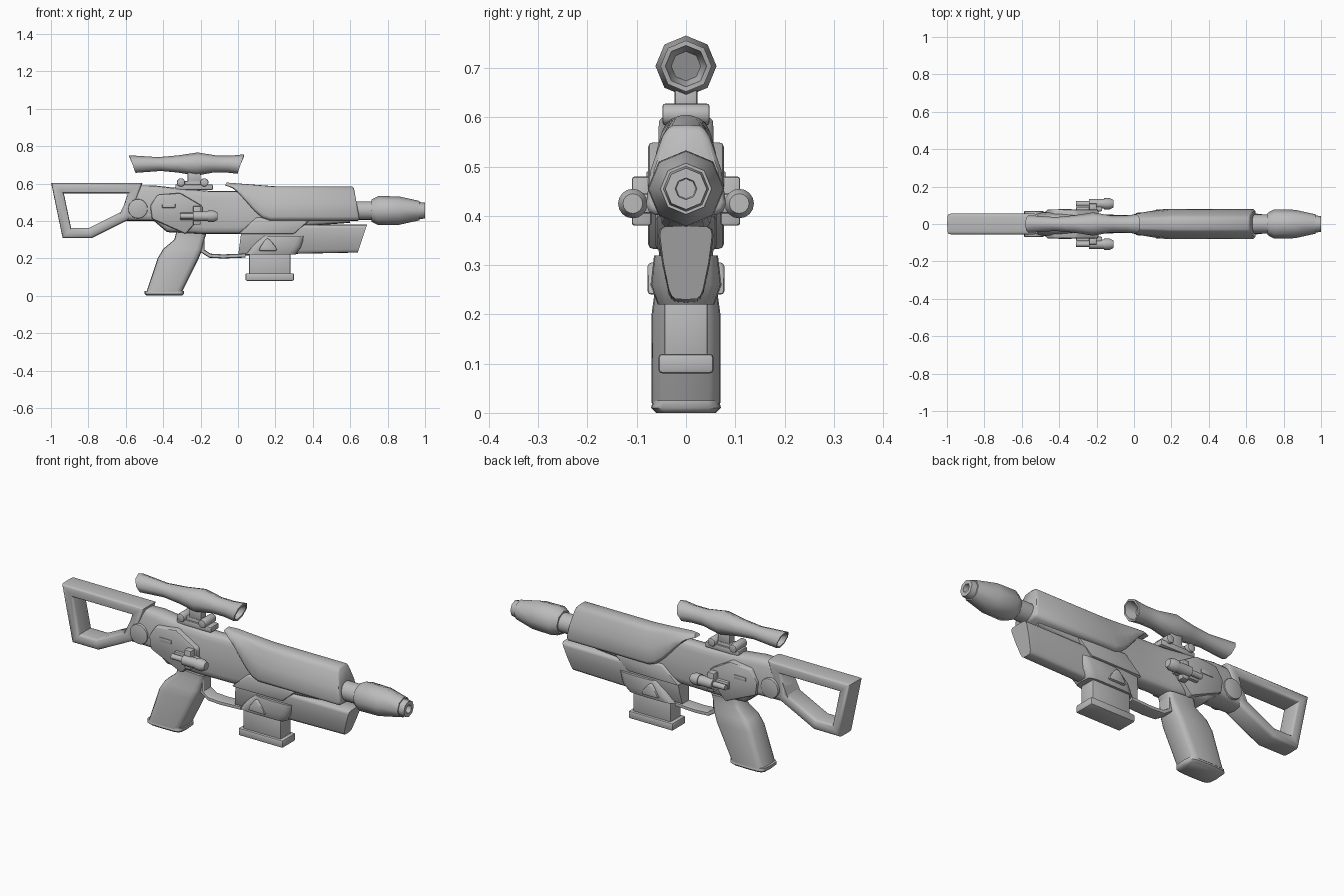
import bpy
import bmesh
from math import sin, cos, pi, radians, copysign
from mathutils import Vector

default_cube = bpy.data.objects.get("Cube")
if default_cube:
    bpy.data.objects.remove(default_cube)

metal = bpy.data.materials.new("plain grey")
metal.use_nodes = True
grey = (.5, .5, .5, 1)
metal.diffuse_color = grey
metal.node_tree.nodes["Principled BSDF"].inputs["Base Color"].default_value = grey


def section(power, steps, low=1, high=1, ease=1):
    """Half of a superellipse whose width blends from its low to its high edge."""
    half = []
    for i in range(steps + 1):
        c, s = cos(pi * i / steps), sin(pi * i / steps)
        t = (1 - copysign(abs(c) ** power, c)) / 2
        width = s ** power if 0 < i < steps else 0
        half.append((t, width * (low + (high - low) * t ** ease)))
    return half


OCTAGON = section(1, 4)
ROUND = section(1, 8)
SOFT_BOX = section(.4, 8)
HULL = section(.3, 8, low=.5, ease=.7)
COVER = section(.3, 8, low=1.1, high=.5, ease=2)
BODY = section(.4, 8, high=.7, ease=2)


def finish(name, bm, angle=50, bevel=0):
    """Turn a bmesh into a smooth shaded object with crisp edges."""
    bmesh.ops.recalc_face_normals(bm, faces=bm.faces[:])
    mesh = bpy.data.meshes.new(name)
    bm.to_mesh(mesh)
    bm.free()
    mesh.materials.append(metal)
    obj = bpy.data.objects.new(name, mesh)
    bpy.context.collection.objects.link(obj)
    bpy.ops.object.select_all(action='DESELECT')
    obj.select_set(True)
    bpy.context.view_layer.objects.active = obj
    if bevel:
        modifier = obj.modifiers.new("soft edges", 'BEVEL')
        modifier.width = bevel
        modifier.segments = 2
        bpy.ops.object.modifier_apply(modifier=modifier.name)
    bpy.ops.object.shade_smooth_by_angle(angle=radians(angle))


def loft(name, half, stations, width=1, closed=False, y=0):
    """Skin sections given as low x, low z, high x, high z and a width scale."""
    bm = bmesh.new()
    around = half + [(t, -w) for t, w in reversed(half) if w]
    rings = []
    for lx, lz, hx, hz, *scale in stations:
        reach = width * (scale[0] if scale else 1)
        rings.append([bm.verts.new((lx + (hx - lx) * t, y + reach * w, lz + (hz - lz) * t))
                      for t, w in around])
    pairs = list(zip(rings, rings[1:]))
    if closed:
        pairs.append((rings[-1], rings[0]))
    else:
        bm.faces.new(rings[0])
        bm.faces.new(rings[-1])
    for a, b in pairs:
        for i in range(len(around)):
            bm.faces.new((a[i - 1], a[i], b[i], b[i - 1]))
    finish(name, bm)


def lathe(name, half, z, profile, y=0, lean=0):
    """Turned part along x from (x, radius) pairs; lean slants the ends."""
    middle = (profile[0][0] + profile[-1][0]) / 2
    loft(name, half, [(x - lean * (x - middle), z - r, x + lean * (x - middle), z + r, r)
                      for x, r in profile], y=y)


def strap(name, path, thickness, width, closed=False):
    """Mitred bar that follows a path in x and z."""
    points = [Vector(p) for p in path]
    stations = []
    for i, p in enumerate(points):
        before = p - points[i - 1]
        after = points[(i + 1) % len(points)] - p
        if not closed and i == 0:
            before = after
        if not closed and p == points[-1]:
            after = before
        a, b = (Vector((-d.y, d.x)).normalized() for d in (before, after))
        offset = (a + b) / (1 + a.dot(b)) * thickness / 2
        stations.append((*(p - offset), *(p + offset)))
    loft(name, SOFT_BOX, stations, width, closed)


def slab(name, outline, half, bevel=.006, y=0):
    """Outline in x and z, extruded to both sides of y."""
    bm = bmesh.new()
    near, far = ([bm.verts.new((x, y + side * half, z)) for x, z in outline] for side in (-1, 1))
    bm.faces.new(near)
    bm.faces.new(far)
    for i in range(len(outline)):
        bm.faces.new((near[i - 1], near[i], far[i], far[i - 1]))
    finish(name, bm, 40, bevel)


def rect(x, z, length, height):
    return [(x + i * length / 2, z + j * height / 2)
            for i, j in ((-1, -1), (1, -1), (1, 1), (-1, 1))]


def disc(x, z, radius, sides=20):
    return [(x + radius * cos(2 * pi * i / sides), z + radius * sin(2 * pi * i / sides))
            for i in range(sides)]


# Skeleton stock and receiver
strap("stock_frame", [(-.965, .575), (-.915, .335), (-.79, .335), (-.6, .43), (-.55, .575)],
      thickness=.055, width=.056, closed=True)
loft("receiver", BODY, [
    (-.65, .4, -.56, .59, .8), (-.45, .4, -.45, .59), (-.38, .34, -.36, .58),
    (-.2, .33, -.15, .56, .8), (0, .33, 0, .56, .7), (.2, .36, .2, .57, .9),
    (.6, .39, .6, .55, .7)], width=.068)
slab("receiver_shoulder", [(0, .33), (.3, .33), (.38, .4), (.1, .42)], .062, .01)

# Side panels with slot plates and pivot discs, spanning both sides
slab("side_panel", [(-.47, .48), (-.43, .54), (-.31, .55), (-.19, .48), (-.19, .43),
                    (-.28, .33), (-.46, .41)], .077, .01)
slab("slot_plate", rect(-.37, .48, .07, .02), .08, .002)
slab("pivot_disc", disc(-.535, .465, .052), .069, .004)

# Side canisters on brackets
for word, side in (("left", 1), ("right", -1)):
    y = side * .108
    lathe(word + "_canister", ROUND, .425, [(-.24, .026), (-.16, .026)], y)
    lathe(word + "_canister_cap", ROUND, .425, [(-.16, .03), (-.13, .03), (-.11, .02)], y)
    lathe(word + "_canister_rod", ROUND, .425, [(-.31, .014), (-.15, .014)], y)
    slab(word + "_bracket", rect(-.22, .43, .04, .1), .02, y=side * .09)
    slab(word + "_rail", rect(-.24, .425, .14, .04), .012, y=side * .08)

# Upper handguard, its rear edge sweeping down in an S curve
sweep = []
for i in range(7):
    t = i / 6
    drop = t * t * (3 - 2 * t)
    sweep.append((.24 * t - .07, .59 - .19 * drop, .26 * t - .06, .605 - .02 * t,
                  .25 + .75 * t ** .5))
loft("handguard", COVER, sweep + [(.64, .4, .61, .585), (.65, .41, .62, .575, .9)], width=.076)

# Lower fore-end
loft("fore_end", HULL, [
    (0, .21, .02, .36, .8), (.1, .22, .1, .38), (.6, .23, .65, .38),
    (.64, .23, .69, .38, .95)], width=.06)

# Barrel and tapered muzzle with bore
lathe("barrel", ROUND, .455, [(.5, .05), (.74, .05)])
lathe("muzzle", OCTAGON, .455, [
    (.715, .06), (.75, .078), (.86, .076), (.97, .052), (.97, .046), (1, .042),
    (1, .022), (.95, .02)])

# Pistol grip, base cap and trigger guard
loft("grip", SOFT_BOX, [
    (-.33, .34, -.17, .33, .7), (-.34, .3, -.18, .3, .7), (-.4, .25, -.19, .25, .9),
    (-.43, .2, -.21, .2), (-.49, .02, -.3, .02)], width=.07)
loft("grip_cap", SOFT_BOX, [
    (-.5, .025, -.29, .025, .95), (-.5, .01, -.29, .01), (-.49, 0, -.3, 0, .85)], width=.071)
strap("trigger_guard", [(-.19, .33), (-.19, .24), (-.15, .214), (-.08, .21), (.04, .215)],
      thickness=.022, width=.036)

# Magazine well, catch and magazine
loft("magazine_well", SOFT_BOX, [
    (.04, .22, .31, .22, .8), (.07, .26, .34, .26), (.13, .32, .36, .32, .9)], width=.072)
slab("magazine_catch", [(.11, .24), (.21, .24), (.2, .265), (.165, .305), (.15, .305),
                        (.12, .265)], .078, .008)
slab("magazine", rect(.17, .17, .22, .14), .044)
slab("magazine_base", rect(.17, .1, .26, .04), .056, .008)

# Scope mount: base, rail, cross knobs and pedestal
slab("mount_base", rect(-.235, .58, .2, .03), .034)
slab("mount_rail", rect(-.24, .6, .16, .025), .026)
for word, x in (("rear", -.305), ("front", -.18)):
    slab(word + "_mount_knob", disc(x, .606, .022), .048)
slab("mount_pedestal", rect(-.235, .635, .07, .06), .023)

# Scope tube with slanted, hollow ends
lathe("scope", OCTAGON, .704, [
    (-.53, .03), (-.565, .04), (-.565, .047), (-.42, .037), (-.32, .046), (-.22, .062),
    (-.12, .045), (-.05, .045), (.015, .052), (.015, .042), (-.04, .03)], lean=.06)
